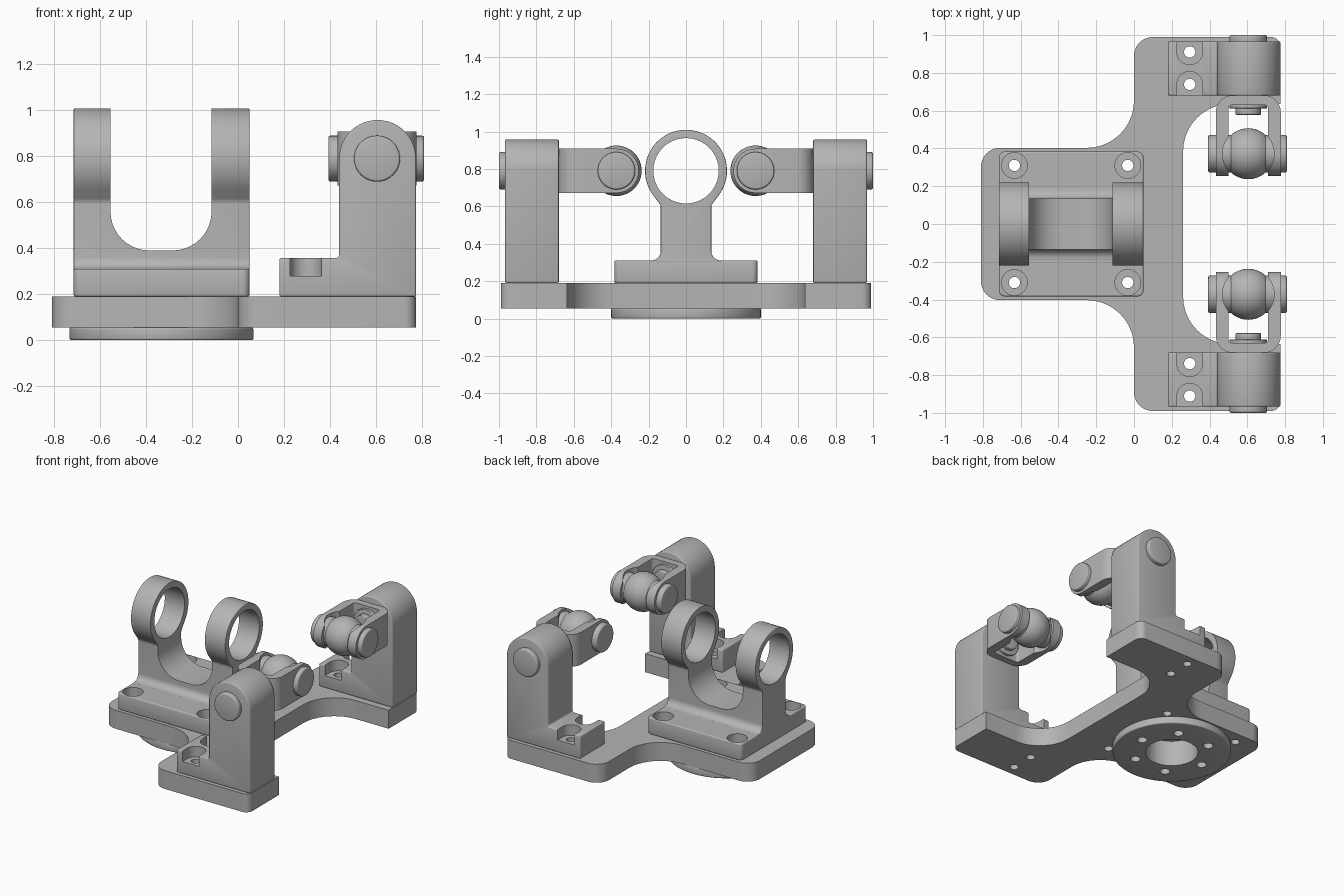
import bpy, bmesh, math
from mathutils import Vector

cube = bpy.data.objects.get("Cube")
if cube:
    bpy.data.objects.remove(cube, do_unlink=True)

grey = bpy.data.materials.new("machined_grey")
grey.use_nodes = True
GREY = (0.46, 0.46, 0.46, 1)
grey.diffuse_color = GREY
for node in grey.node_tree.nodes:
    if node.type == 'BSDF_PRINCIPLED':
        node.inputs["Base Color"].default_value = GREY
parts = []


def circle(u, v, r, n=56):
    return [(u + r * math.cos(2 * math.pi * i / n), v + r * math.sin(2 * math.pi * i / n)) for i in range(n)]


def rounded(corners, steps=10):
    """Closed outline from (u, v, radius) corners, each corner filleted."""
    out = []
    for i, (u, v, r) in enumerate(corners):
        p = Vector((u, v))
        if r == 0:
            out.append(p)
            continue
        a = (Vector(corners[i - 1][:2]) - p).normalized()
        b = (Vector(corners[(i + 1) % len(corners)][:2]) - p).normalized()
        half = a.angle(b) / 2
        c = p + (a + b).normalized() * (r / math.sin(half))
        d = r / math.tan(half)
        start, end = p + a * d - c, p + b * d - c
        sweep = start.angle_signed(end)
        for k in range(steps + 1):
            t = -sweep * k / steps
            out.append(c + Vector((start.x * math.cos(t) - start.y * math.sin(t),
                                   start.x * math.sin(t) + start.y * math.cos(t))))
    return out


def extrude(name, outline, axis, lo, hi, bevel=0, cuts=(), keep=None):
    """Solid from an outline along an axis, with bevelled edges, cutters and an optional intersection."""
    place = {'x': lambda u, v, w: (w, u, v),
             'y': lambda u, v, w: (u, w, v),
             'z': lambda u, v, w: (u, v, w)}[axis]
    bm = bmesh.new()
    rings = [[bm.verts.new(place(p[0], p[1], w)) for p in outline] for w in (lo, hi)]
    n = len(outline)
    bm.faces.new(rings[0])
    bm.faces.new(rings[1])
    for i in range(n):
        j = (i + 1) % n
        bm.faces.new((rings[0][i], rings[0][j], rings[1][j], rings[1][i]))
    bmesh.ops.remove_doubles(bm, verts=bm.verts, dist=1e-5)
    bmesh.ops.recalc_face_normals(bm, faces=bm.faces)
    mesh = bpy.data.meshes.new(name)
    bm.to_mesh(mesh)
    bm.free()
    obj = bpy.data.objects.new(name, mesh)
    bpy.context.collection.objects.link(obj)
    mesh.materials.append(grey)
    if bevel:
        mod = obj.modifiers.new("edge", 'BEVEL')
        mod.width, mod.segments = bevel, 3
        mod.limit_method, mod.angle_limit = 'ANGLE', math.radians(40)
    tools = [(c, 'DIFFERENCE') for c in cuts] + ([(keep, 'INTERSECT')] if keep else [])
    for tool, operation in tools:
        mod = obj.modifiers.new("cut", 'BOOLEAN')
        mod.object, mod.operation, mod.solver = tool, operation, 'EXACT'
    if obj.modifiers:
        graph = bpy.context.evaluated_depsgraph_get()
        baked = bpy.data.meshes.new_from_object(obj.evaluated_get(graph))
        obj.modifiers.clear()
        obj.data = baked
    for tool, _ in tools:
        parts.remove(tool)
        bpy.data.objects.remove(tool, do_unlink=True)
    parts.append(obj)
    return obj


def bore(u, v, r, axis, lo, hi):
    return extrude("cutter", circle(u, v, r, 40), axis, lo, hi)


# Main dimensions
SX = -0.333               # saddle centre
PX, PZ = 0.605, 0.79      # pivot centre
FX = 0.295                # foot screw line
FOOT_Y = (0.739, 0.911)   # foot screw rows
S0, S1 = -0.715, 0.05     # saddle ends
saddle_screws = [(SX + i * 0.3, j * 0.31) for i in (-1, 1) for j in (-1, 1)]
foot_screws = [(FX, s * y) for s in (-1, 1) for y in FOOT_Y]

# Base plate
upper = [(0.26, 0.635, 0.25), (0.775, 0.635, 0), (0.775, 0.99, 0.05),
         (0, 0.99, 0.1), (0, 0.403, 0.25), (-0.81, 0.403, 0.1)]
lower = [(x, -y, r) for x, y, r in reversed(upper)]
holes = [bore(x, y, 0.03, 'z', 0, 0.3) for x, y in saddle_screws + foot_screws]
holes.append(bore(SX, 0, 0.178, 'z', 0, 0.3))
extrude("base_plate", rounded(upper + lower), 'z', 0.055, 0.19, 0, holes)

# Mounting flange with a bolt circle
bolts = [bore(SX + 0.262 * math.cos(math.radians(a)), 0.262 * math.sin(math.radians(a)), 0.034, 'z', -0.1, 0.2)
         for a in range(0, 360, 60)]
extrude("mounting_flange", circle(SX, 0, 0.4, 96), 'z', 0, 0.055, 0.008,
        bolts + [bore(SX, 0, 0.178, 'z', -0.1, 0.2)])

# Saddle foot with counterbored screws
holes = []
for x, y in saddle_screws:
    holes += [bore(x, y, 0.068, 'z', 0.23, 0.4), bore(x, y, 0.03, 'z', 0.1, 0.4)]
extrude("saddle_foot", rounded([(S0, -0.383, 0.03), (S1, -0.383, 0.03), (S1, 0.383, 0.03), (S0, 0.383, 0.03)]),
        'z', 0.19, 0.31, 0.008, holes)

# Saddle web and twin rings, split by a U-shaped gap
ring = [(0.219 * math.cos(math.radians(a)), PZ + 0.219 * math.sin(math.radians(a)), 0) for a in range(-40, 90, 5)]
right = [(0.19, 0.3, 0), (0.19, 0.311, 0), (0.135, 0.311, 0.05), (0.135, 0.605, 0.04)] + ring
left = [(-y, z, r) for y, z, r in reversed(right)]
gap = extrude("cutter", rounded([(-0.555, 0.39, 0.17), (-0.115, 0.39, 0.17), (-0.115, 1.3, 0), (-0.555, 1.3, 0)]),
              'y', -0.5, 0.5)
extrude("saddle_rings", rounded(right + [(0, PZ + 0.219, 0)] + left), 'x', S0, S1, 0.006,
        [gap, bore(0, PZ, 0.175, 'x', -1, 1)])

for s, side in ((1, "back"), (-1, "front")):
    # Post with a stepped foot and open screw seats
    cuts = []
    for y, edge in zip(FOOT_Y, (0.5, 1.2)):
        near = y + math.copysign(0.068, y - edge)
        cuts.append(extrude("cutter", rounded([(FX - 0.068, s * edge, 0), (FX + 0.068, s * edge, 0),
                                               (FX + 0.068, s * near, 0.0679), (FX - 0.068, s * near, 0.0679)]),
                            'z', 0.28, 0.5))
        cuts.append(bore(FX, s * y, 0.03, 'z', 0.1, 0.4))
    profile = rounded([(0.18, 0.19, 0), (0.775, 0.19, 0), (0.775, 0.958, 0.1675), (0.44, 0.958, 0.1675),
                       (0.44, 0.357, 0.015), (0.18, 0.357, 0)], 14)
    extrude(side + "_post", profile, 'y', s * 0.68, s * 0.967, 0.008, cuts)

    # Swivel pin: outer cap and inner retaining head
    extrude(side + "_swivel_cap", circle(PX, PZ, 0.1), 'y', s * 0.95, s * 1.0, 0.01)
    extrude(side + "_swivel_collar", circle(PX, PZ, 0.1), 'y', s * 0.612, s * 0.64, 0.004)
    extrude(side + "_swivel_head", circle(PX, PZ, 0.068), 'y', s * 0.578, s * 0.62, 0.006)

    # Yoke: U-shaped in plan, round-ended from the side
    by = s * 0.372
    tip, back, inner = s * 0.253, s * 0.682, s * 0.63
    plan = rounded([(PX - 0.172, tip, 0), (PX - 0.172, back, 0.09), (PX + 0.172, back, 0.09), (PX + 0.172, tip, 0),
                    (PX + 0.105, tip, 0), (PX + 0.105, inner, 0.02), (PX - 0.105, inner, 0.02), (PX - 0.105, tip, 0)])
    envelope = extrude("cutter", rounded([(s * 0.8, PZ - 0.118, 0), (tip, PZ - 0.118, 0.1179),
                                          (tip, PZ + 0.118, 0.1179), (s * 0.8, PZ + 0.118, 0)], 14), 'x', 0, 1.2)
    extrude(side + "_yoke", plan, 'z', 0.5, 1.1, 0, [bore(PX, by, 0.137, 'z', 0.4, 1.2)], envelope)

    # Ball roller and its axle
    extrude(side + "_axle", circle(by, PZ, 0.1), 'x', PX - 0.212, PX + 0.205, 0.01)
    bpy.ops.mesh.primitive_uv_sphere_add(segments=48, ring_count=24, radius=0.135, location=(PX, by, PZ))
    ball = bpy.context.object
    ball.name = side + "_ball"
    ball.data.materials.append(grey)
    parts.append(ball)

# Smooth curved faces, keep edges crisp
bpy.ops.object.select_all(action='DESELECT')
for obj in parts:
    obj.select_set(True)
bpy.context.view_layer.objects.active = parts[0]
bpy.ops.object.shade_smooth_by_angle(angle=math.radians(35))
